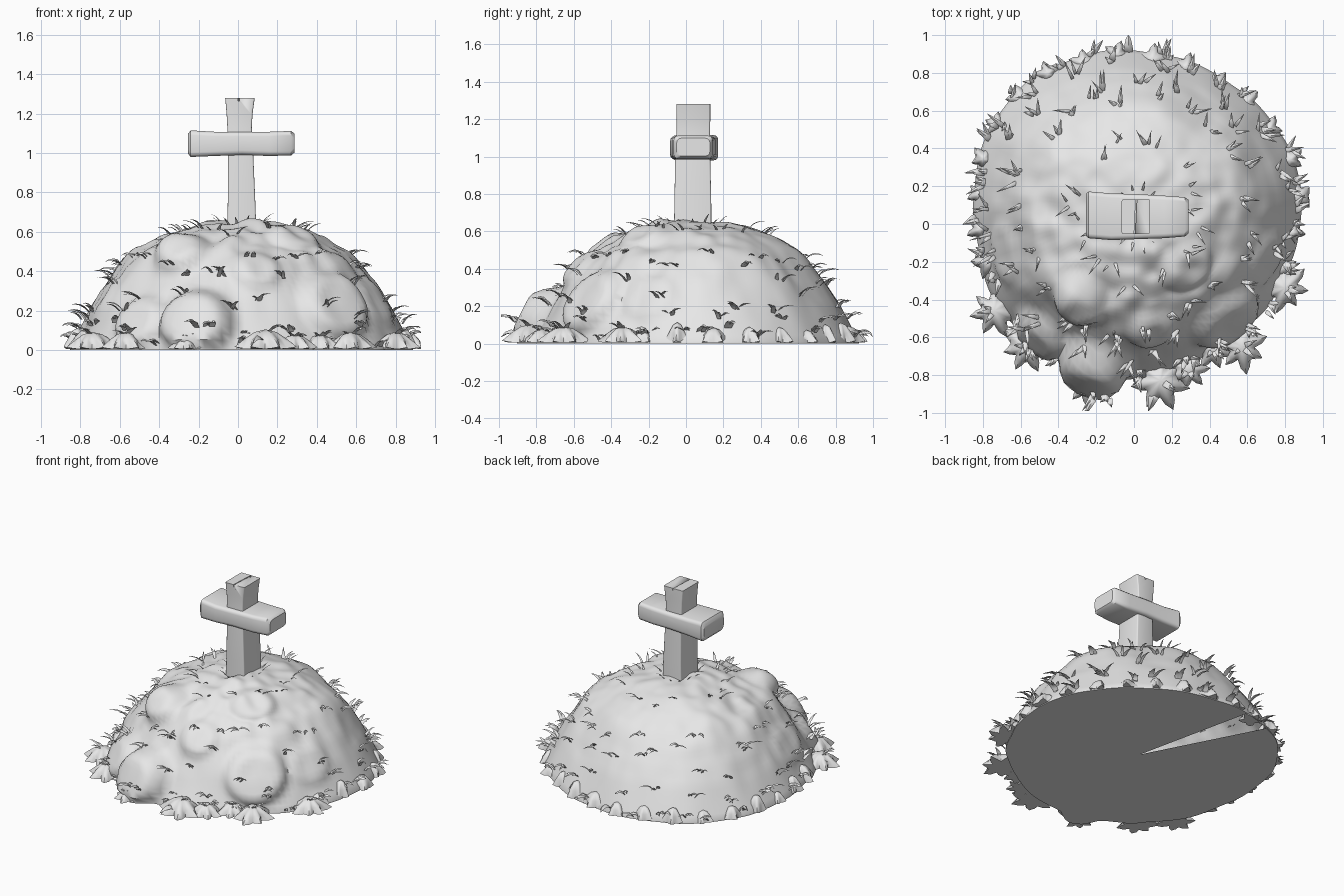
import bpy, bmesh, math, random
from mathutils import Vector, noise

random.seed(7)
if "Cube" in bpy.data.objects:
    bpy.data.objects.remove(bpy.data.objects["Cube"])

stone = bpy.data.materials.new("light_grey")
stone.use_nodes = True
GREY = (0.8, 0.8, 0.8, 1)
stone.diffuse_color = GREY
stone.node_tree.nodes["Principled BSDF"].inputs["Base Color"].default_value = GREY


def finish(bm, name, angle=40, recalc=True):
    if recalc:
        bmesh.ops.recalc_face_normals(bm, faces=bm.faces)
    mesh = bpy.data.meshes.new(name)
    bm.to_mesh(mesh)
    bm.free()
    mesh.materials.append(stone)
    obj = bpy.data.objects.new(name, mesh)
    bpy.context.collection.objects.link(obj)
    bpy.ops.object.select_all(action="DESELECT")
    obj.select_set(True)
    bpy.context.view_layer.objects.active = obj
    bpy.ops.object.shade_smooth_by_angle(angle=math.radians(angle))
    return obj


# Mound: a domed profile with a turf ledge, soft lumps and buried boulders
CY = 0.06
PROFILE = [(0, .64), (.2, .63), (.36, .6), (.5, .55), (.62, .49), (.72, .42),
           (.8, .33), (.88, .22), (.95, .1), (1, .01)]
# Boulders: centre, size, how far they push out
BOULDERS = [((-.2, -.7, .13), (.21, .26, .2), .13), ((-.47, -.56, .13), (.17, .2, .17), .07),
            ((.47, -.48, .22), (.22, .25, .22), .075), ((-.27, -.36, .46), (.17, .2, .16), .055),
            ((.08, -.52, .38), (.16, .17, .14), .035), ((.25, -.2, .54), (.18, .18, .12), .03),
            ((.7, -.2, .25), (.16, .18, .16), .025), ((-.68, -.15, .25), (.16, .2, .16), .02)]


def rim(a):
    return 0.87 + 0.02 * math.sin(3 * a + 1) + 0.025 * noise.noise((3 * math.cos(a), 3 * math.sin(a), 2))


def surface(a, t):
    r = rim(a) * t
    x, y = r * math.cos(a), CY + r * math.sin(a)
    for (t0, z0), (t1, z1) in zip(PROFILE, PROFILE[1:]):
        if t <= t1:
            z = z0 + (z1 - z0) * (t - t0) / (t1 - t0)
            break
    front = 0.5 - 0.5 * math.sin(a)
    fade = min(1, (1 - t) * 6)
    z += fade * (0.02 + 0.03 * front) * noise.noise((x * 4.5, y * 4.5, 5))
    z += fade * (0.01 + 0.02 * front) * noise.noise((x * 10, y * 10, 3))
    ledge = 0.7 + 0.05 * noise.noise((2 * math.cos(a), 2 * math.sin(a), 9))
    z += fade * 0.014 * math.tanh((ledge - t) * 25)
    p = Vector((x, y, max(z, 0.01)))
    push = 0
    for place, size, height in BOULDERS:
        d = math.sqrt(sum(((q - c) / s) ** 2 for q, c, s in zip(p, place, size)))
        k = min(max((1 - d) / 0.4, 0), 1)
        push = max(push, height * k * k * (3 - 2 * k))
    return p + push * Vector((math.cos(a), math.sin(a), 1.2 * (1 - t)))


SEG, RINGS = 144, 48
bm = bmesh.new()
peak = bm.verts.new(surface(0, 0))
rows = [[bm.verts.new(surface(math.tau * i / SEG, j / RINGS)) for i in range(SEG)]
        for j in range(1, RINGS + 1)]
rows.append([bm.verts.new((v.co.x, v.co.y, 0)) for v in rows[-1]])
center = bm.verts.new((0, CY, 0))
for i in range(SEG):
    k = (i + 1) % SEG
    bm.faces.new((peak, rows[0][i], rows[0][k]))
    for low, high in zip(rows[1:], rows):
        bm.faces.new((high[i], low[i], low[k], high[k]))
    if not 41 <= i <= 46:        # open wedge in the underside
        bm.faces.new((rows[-1][k], rows[-1][i], center))
finish(bm, "mound", 50, recalc=False)


# Wooden marker: beams lofted through rounded rectangles
def beam(name, axis, sections, corner):
    bm = bmesh.new()
    loops = []
    for h, u0, u1, v0, v1 in sections:
        loop = []
        for cu, cv, start in ((u1, v1, 0), (u0, v1, 1), (u0, v0, 2), (u1, v0, 3)):
            iu = cu + (corner if cu == u0 else -corner)
            iv = cv + (corner if cv == v0 else -corner)
            for step in range(4):
                a = math.pi / 2 * (start + step / 3)
                u, v = iu + corner * math.cos(a), iv + corner * math.sin(a)
                loop.append(bm.verts.new((u, v, h) if axis == "z" else (h, u, v)))
        loops.append(loop)
    for a, b in zip(loops, loops[1:]):
        for i in range(len(a)):
            k = (i + 1) % len(a)
            bm.faces.new((a[i], a[k], b[k], b[i]))
    bm.faces.new(loops[0][::-1])
    bm.faces.new(loops[-1])
    return finish(bm, name, 40)


post = beam("upright_post", "z", [
    (.55, -.055, .095, -.065, .135), (.75, -.052, .088, -.062, .135),
    (.98, -.05, .078, -.058, .13), (1.13, -.054, .07, -.05, .128),
    (1.2, -.058, .074, -.05, .13), (1.28, -.065, .085, -.052, .13)], .008)
beam("crossbar", "x", [
    (-.255, -.06, .16, .998, 1.095), (-.24, -.075, .172, .98, 1.115),
    (-.12, -.085, .162, .985, 1.108), (.02, -.08, .158, .99, 1.108),
    (.16, -.075, .15, .985, 1.108), (.27, -.066, .142, .988, 1.112),
    (.288, -.05, .128, 1.003, 1.098)], .024)

# Split in the grain on top of the post
bm = bmesh.new()
bmesh.ops.create_cube(bm, size=1)
for v in bm.verts:
    v.co = Vector((v.co.x * 0.006 + 0.008 + v.co.y * 0.015, v.co.y * 0.3 + 0.04, v.co.z * 0.03 + 1.28))
cutter = finish(bm, "split_cutter")
cutter.hide_render = True
cut = post.modifiers.new("split", "BOOLEAN")
cut.operation, cut.object, cut.solver = "DIFFERENCE", cutter, "EXACT"
bpy.context.view_layer.objects.active = post
bpy.ops.object.modifier_apply(modifier="split")
bpy.data.objects.remove(cutter)


def clamp(q):
    return Vector((min(max(q.x, -.95), .93), min(max(q.y, -.99), 1), max(q.z, .005)))


# Grass: three-sided tapering blades that arch outward
def blade(bm, base, yaw, length, width, lean, droop):
    out = Vector((math.cos(yaw), math.sin(yaw), 0))
    side = Vector((-out.y, out.x, 0))
    previous = None
    for s, w in ((0, .8), (.25, 1), (.5, .8), (.75, .5), (1, .04)):
        p = base + out * length * lean * (s + 0.3 * s * s)
        p.z += length * (s - droop * s * s)
        ridge = Vector((0, 0, width * 0.4 * w)) + out * width * 0.2 * w
        ring = [bm.verts.new(clamp(q)) for q in
                (p + side * width * w / 2, p - side * width * w / 2, p + ridge)]
        if previous:
            for i in range(3):
                k = (i + 1) % 3
                bm.faces.new((previous[i], previous[k], ring[k], ring[i]))
        previous = ring


def tuft(bm, a, t, count, size, width, lean, droop):
    root = surface(a, t)
    for _ in range(count):
        shift = Vector((random.uniform(-.025, .025), random.uniform(-.025, .025), -.012))
        blade(bm, root + shift, a + random.uniform(-1, 1),
              size * random.uniform(.7, 1.2), width * random.uniform(.8, 1.2),
              lean * random.uniform(.7, 1.2), droop)


# name: (tufts, ring position range, blades, length, width, lean, droop)
BANDS = {"crown_grass": (18, (.3, .48), 2, .08, .015, .8, .5),
         "ledge_grass": (24, (.64, .74), 3, .07, .022, .9, .8),
         "slope_grass": (30, (.74, .92), 3, .1, .022, .8, .6),
         "rim_grass": (36, (.92, .99), 3, .08, .03, .8, .7)}
for name, (tufts, (near, far), *shape) in BANDS.items():
    bm = bmesh.new()
    for i in range(tufts):
        tuft(bm, math.tau * (i + random.random()) / tufts, random.uniform(near, far), *shape)
    finish(bm, name, 60)

# Grass around the foot of the post
bm = bmesh.new()
for i in range(14):
    a = math.tau * i / 14
    blade(bm, Vector((.02 + .1 * math.cos(a), .035 + .13 * math.sin(a), .625)), a,
          random.uniform(.05, .1), .014, .6, .3)
finish(bm, "post_grass", 60)


# Leafy skirts: low star-shaped heaps with drooping pointed lobes
def skirt(bm, x, y, z, size, height, lobes=7):
    turn = random.uniform(0, math.tau)
    top = bm.verts.new(clamp(Vector((x, y, z + height))))
    count = lobes * 4
    reach = [random.uniform(.8, 1.1) for _ in range(lobes)]
    previous = None
    for share, level, sharp in ((.35, .85, .05), (.65, .5, .15), (1, 0, .45)):
        ring = []
        for i in range(count):
            a = turn + math.tau * i / count
            point = (1, .45, 0, .45)[i % 4]
            r = size * share * (1 - sharp * (1 - point)) * reach[(i + 1) // 4 % lobes]
            ring.append(bm.verts.new(clamp(Vector((
                x + r * math.cos(a), y + r * math.sin(a),
                z + height * (level + .15 * point * (1 - level)))))))
        for i in range(count):
            k = (i + 1) % count
            if previous:
                bm.faces.new((previous[i], ring[i], ring[k], previous[k]))
            else:
                bm.faces.new((top, ring[i], ring[k]))
        previous = ring
    bm.faces.new(previous[::-1])


bm = bmesh.new()
SKIRTS = [(.14, -.83, .16), (-.26, -.86, .1), (.29, -.77, .12), (.57, -.65, .14),
          (.42, -.66, .12), (-.57, -.65, .14), (-.74, -.46, .14), (.8, -.34, .14),
          (.02, -.74, .12)]
for x, y, size in SKIRTS:
    skirt(bm, x, y, 0, size, size * 0.65)
    for i in range(4):
        blade(bm, Vector((x, y, size * 0.4)), math.atan2(y, x) + random.uniform(-1.5, 1.5),
              size * random.uniform(.5, .9), .03, .6, .5)
# Smaller heaps along the remaining edge
for i in range(18):
    a = -0.35 + i * 0.225
    p = surface(a, random.uniform(.95, .98))
    skirt(bm, p.x, p.y, 0, random.uniform(.07, .1), random.uniform(.07, .12), 5)
# Longest leaves front and back
blade(bm, Vector((.12, -.87, .02)), -1.9, .13, .06, .8, .9)
blade(bm, Vector((-.03, .9, .02)), 1.57, .13, .05, .7, .9)
finish(bm, "base_leaves", 60)
